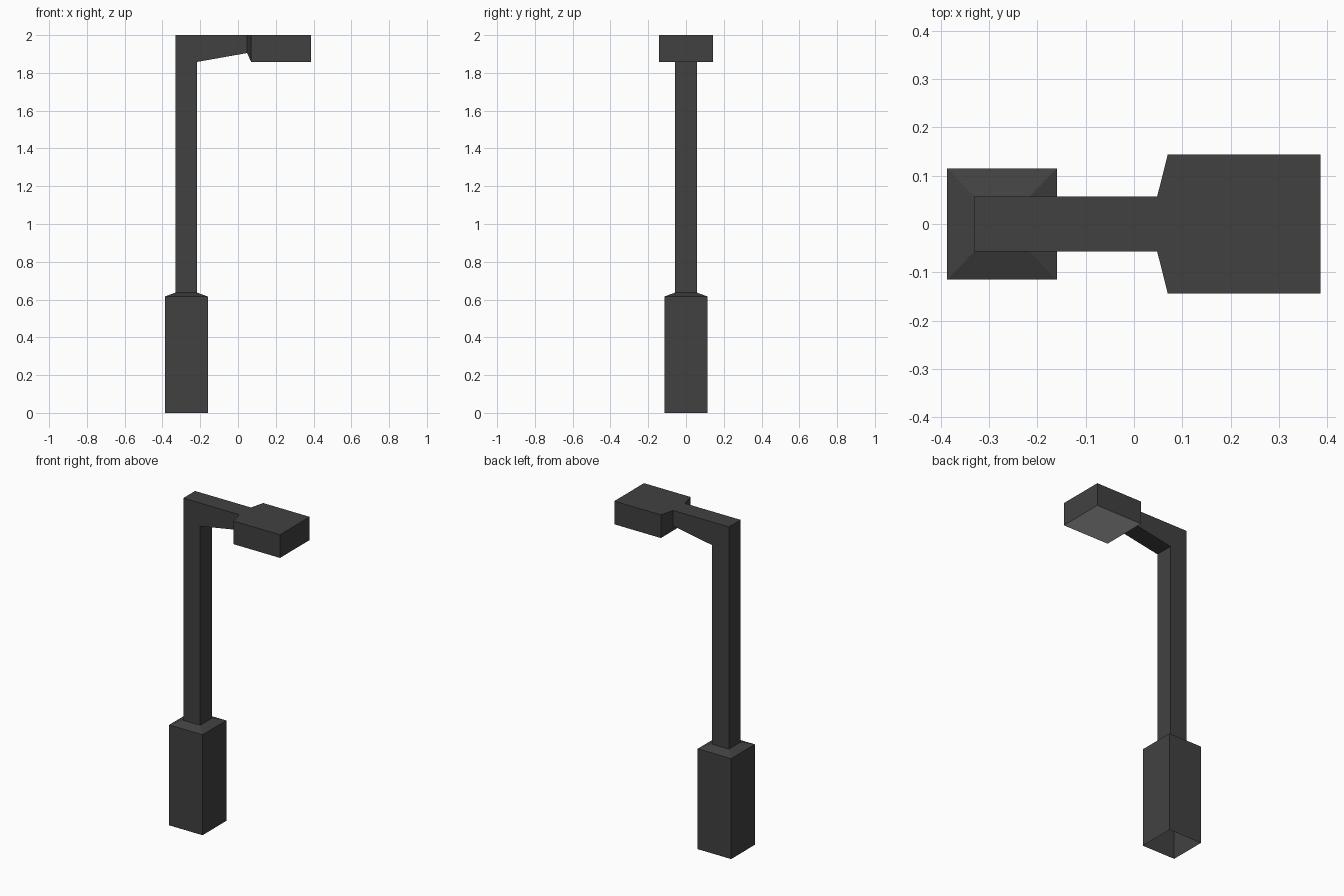
import bpy

if "Cube" in bpy.data.objects:
    bpy.data.objects.remove(bpy.data.objects["Cube"])


def material(name, colour):
    mat = bpy.data.materials.new(name)
    mat.diffuse_color = colour
    mat.use_nodes = True
    mat.node_tree.nodes["Principled BSDF"].inputs["Base Color"].default_value = mat.diffuse_color
    return mat


DARK = material("dark_metal", (0.055, 0.053, 0.053, 1))
LIGHT = material("light_panel", (0.8, 0.8, 0.8, 1))


def loft(name, rings, cap_end=False):
    """Square tube through rings of (outer x, outer z, inner x, inner z, half width)."""
    verts, faces = [], []
    for ox, oz, ix, iz, w in rings:
        verts += [(ox, -w, oz), (ix, -w, iz), (ix, w, iz), (ox, w, oz)]
    for r in range(len(rings) - 1):
        a, b = r * 4, r * 4 + 4
        for i in range(4):
            j = (i + 1) % 4
            faces.append((a + i, a + j, b + j, b + i))
    if cap_end:
        n = len(verts)
        faces.append((n - 4, n - 3, n - 2, n - 1))
    mesh = bpy.data.meshes.new(name)
    mesh.from_pydata(verts, [], faces)
    mesh.materials.append(DARK)
    obj = bpy.data.objects.new(name, mesh)
    bpy.context.collection.objects.link(obj)
    return obj


# Shared joints between the parts
pole_foot = (-0.331, 0.637, -0.217, 0.637, 0.057)
neck = (0.048, 2.0, 0.048, 1.905, 0.057)

# Base box, open underneath, with a shallow sloped shoulder
loft("base", [
    (-0.387, 0.0, -0.16, 0.0, 0.115),
    (-0.387, 0.616, -0.16, 0.616, 0.115),
    pole_foot,
])

# Pole, mitred corner and tapering arm
loft("pole_and_arm", [
    pole_foot,
    (-0.331, 2.0, -0.217, 1.858, 0.057),
    neck,
])

# Lamp head flaring from the arm, with a pale panel underneath
head = loft("lamp_head", [
    neck,
    (0.07, 2.0, 0.07, 1.858, 0.144),
    (0.386, 2.0, 0.386, 1.858, 0.144),
], cap_end=True)
head.data.materials.append(LIGHT)
head.data.polygons[5].material_index = 1
